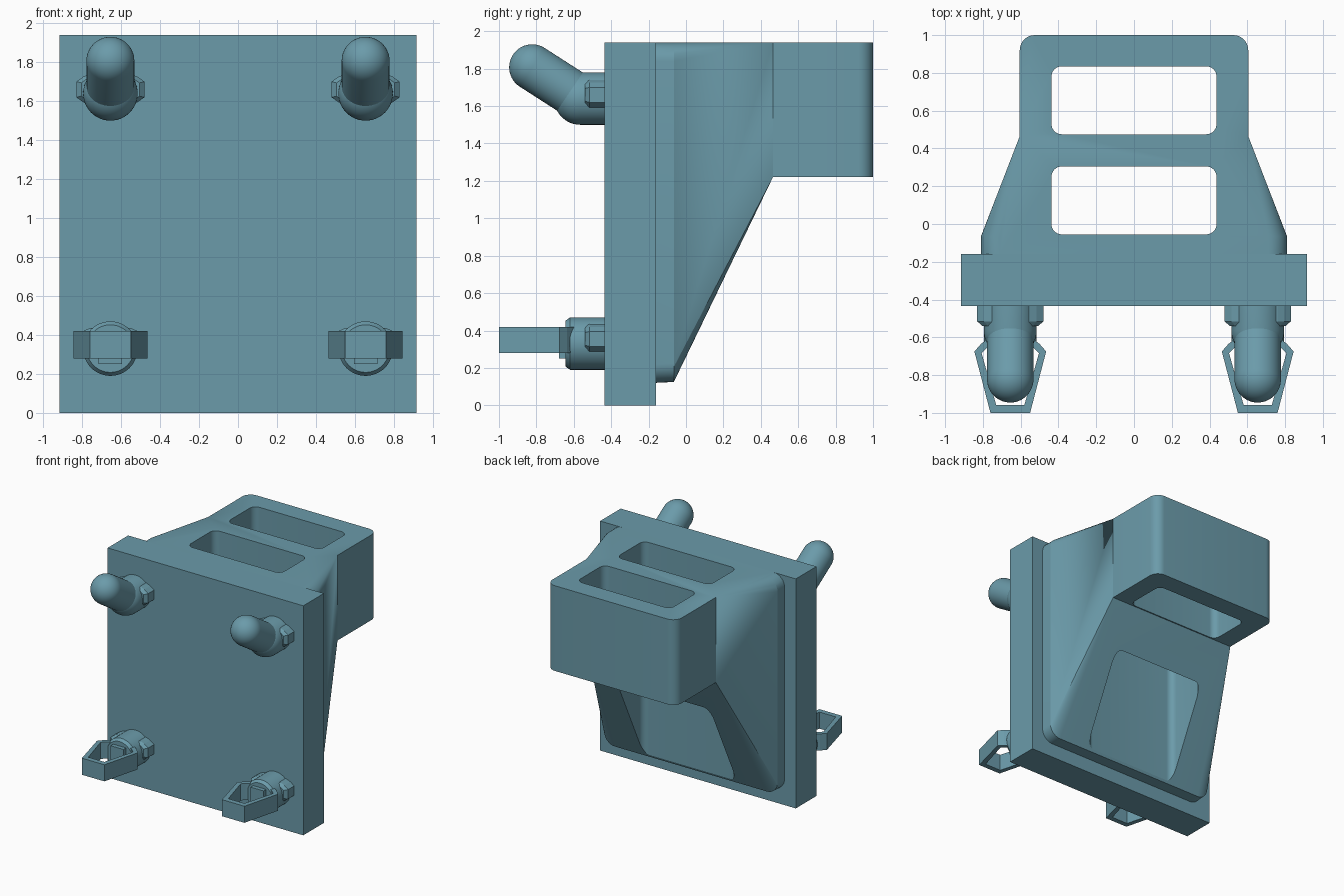
import bpy, bmesh
from math import sin, cos, pi, radians
from mathutils import Vector

if "Cube" in bpy.data.objects:
    bpy.data.objects.remove(bpy.data.objects["Cube"])

teal = bpy.data.materials.new("teal_plastic")
teal.diffuse_color = (.147, .328, .402, 1)
teal.use_nodes = True
teal.node_tree.nodes["Principled BSDF"].inputs["Base Color"].default_value = teal.diffuse_color


def finish(name, bm, smooth=True):
    bmesh.ops.remove_doubles(bm, verts=bm.verts, dist=1e-5)
    bmesh.ops.recalc_face_normals(bm, faces=bm.faces)
    me = bpy.data.meshes.new(name)
    bm.to_mesh(me)
    bm.free()
    me.materials.append(teal)
    ob = bpy.data.objects.new(name, me)
    bpy.context.collection.objects.link(ob)
    if smooth:
        shade(ob)
    return ob


def shade(ob, angle=25):
    bpy.ops.object.select_all(action='DESELECT')
    ob.select_set(True)
    bpy.context.view_layer.objects.active = ob
    bpy.ops.object.shade_smooth_by_angle(angle=radians(angle))


def loft(name, rings, smooth=True):
    bm = bmesh.new()
    rows = [[bm.verts.new(p) for p in r] for r in rings]
    n = len(rows[0])
    for a, b in zip(rows, rows[1:]):
        for i in range(n):
            j = (i + 1) % n
            bm.faces.new((a[i], a[j], b[j], b[i]))
    bm.faces.new(rows[0])
    bm.faces.new(rows[-1])
    return finish(name, bm, smooth)


def lathe(name, origin, direction, profile, n=48):
    # profile: (distance along axis, radius)
    d = Vector(direction).normalized()
    u = Vector((1, 0, 0))
    v = d.cross(u)
    o = Vector(origin)
    return loft(name, [[o + d * t + (u * cos(2 * pi * i / n) + v * sin(2 * pi * i / n)) * r
                        for i in range(n)] for t, r in profile])


def dome(t, r, n=12):
    return [(t + r * sin(a), max(r * cos(a), 0.002)) for a in (pi / 2 * k / n for k in range(n + 1))]


def rounded(x0, x1, y0, y1, r, n=8):
    pts = []
    for cx, cy, a0 in ((x1 - r, y1 - r, 0), (x0 + r, y1 - r, 90), (x0 + r, y0 + r, 180), (x1 - r, y0 + r, 270)):
        for k in range(n + 1):
            a = radians(a0 + 90 * k / n)
            pts.append((cx + r * cos(a), cy + r * sin(a)))
    return pts


# Mounting plate
plate = [(-.915, 0), (.915, 0), (.915, 1.94), (-.915, 1.94)]
loft("back_plate", [[(x, y, z) for x, z in plate] for y in (-.435, -.16)], False)

# Holder body: rounded base, tapering neck, square block with rounded rear edges
sections = [(-.17, .81, .12, .1), (-.065, .81, .125, .1), (.465, .605, 1.22, 0), (.92, .605, 1.22, 0)]
sections += [(.92 + .08 * sin(a), .525 + .08 * cos(a), 1.22, 0) for a in (pi / 2 * k / 8 for k in range(1, 9))]
body = loft("holder_body", [[(x, y, z) for x, z in rounded(-w, w, z0, 1.94, r)]
                            for y, w, z0, r in sections], False)

# Two vertical slots through the body
for y0, y1 in ((-.055, .305), (.475, .835)):
    cutter = loft("slot_cutter", [[(x, y, z) for x, y in rounded(-.437, .437, y0, y1, .055)]
                                  for z in (-.5, 2.5)], False)
    cutter.hide_render = True
    mod = body.modifiers.new("slot", 'BOOLEAN')
    mod.operation, mod.solver, mod.object = 'DIFFERENCE', 'EXACT', cutter
    bpy.context.view_layer.objects.active = body
    bpy.ops.object.modifier_apply(modifier=mod.name)
    bpy.data.objects.remove(cutter)

# Merge the flat pieces left by the cuts, then keep the neck creases sharp
bm = bmesh.new()
bm.from_mesh(body.data)
bmesh.ops.dissolve_limit(bm, angle_limit=radians(.2), verts=bm.verts, edges=bm.edges)
bm.to_mesh(body.data)
bm.free()
shade(body, 14)


def lugs(name, cx, cz):
    half = [(.105, -.08), (.14, -.065), (.175, -.04), (.175, .04), (.14, .065), (.105, .08)]
    outline = half + [(-x, -z) for x, z in half]
    loft(name, [[(cx + x * s, y, cz + z * s) for x, z in outline]
                for y, s in ((-.43, 1), (-.515, 1), (-.54, .85))], False)


for side, sx in (("left", -1), ("right", 1)):
    cx = .655 * sx

    # Upper hook: stub with rounded elbow and a tilted round-ended arm
    lathe(f"{side}_hook_stub", (cx, -.43, 1.64), (0, -1, 0), [(0, .14)] + dome(.135, .14))
    lathe(f"{side}_hook_arm", (cx, -.57, 1.645), (0, -.84, .54), [(0, .123)] + dome(.3, .123))
    lugs(f"{side}_hook_side_lugs", cx, 1.66)

    # Lower clip: chamfered stub, short centre tongue and spring loop
    lathe(f"{side}_clip_stub", (cx, -.43, .33), (0, -1, 0), [(0, .14), (.19, .14), (.215, .122)])
    lugs(f"{side}_clip_side_lugs", cx, .355)
    tongue = [(-.06, -.6), (.06, -.6), (.06, -.68), (-.06, -.68)]
    loft(f"{side}_clip_tongue", [[(cx + x, y, z) for x, y in tongue] for z in (.25, .415)], False)

    # Loop wall: a square section swept between the outer and inner outlines
    outer = [(.11, -.6), (.155, -.635), (.19, -.675), (.105, -1)]
    inner = [(.07, -.615), (.125, -.658), (.152, -.683), (.075, -.957)]
    pairs = list(zip(outer, inner))
    pairs += [((-a[0], a[1]), (-b[0], b[1])) for a, b in reversed(pairs)]
    loft(f"{side}_clip_loop", [[(cx + a[0], a[1], .28), (cx + a[0], a[1], .42),
                                (cx + b[0], b[1], .42), (cx + b[0], b[1], .28)] for a, b in pairs], False)
